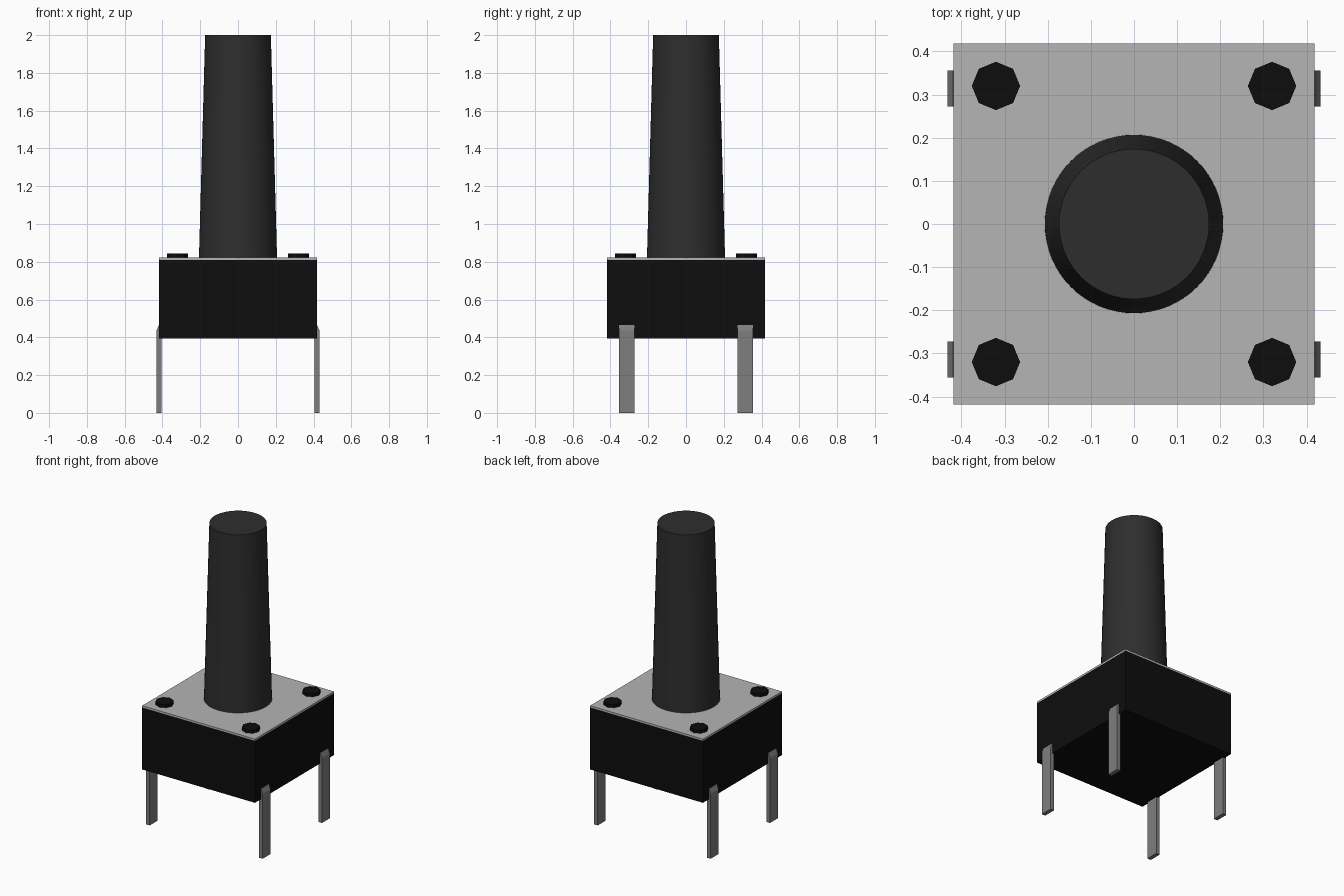
import bpy, bmesh
from mathutils import Matrix

cube = bpy.data.objects.get("Cube")
if cube:
    bpy.data.objects.remove(cube, do_unlink=True)


def material(name, rgb):
    m = bpy.data.materials.new(name)
    m.use_nodes = True
    m.diffuse_color = (*rgb, 1)
    m.node_tree.nodes["Principled BSDF"].inputs["Base Color"].default_value = (*rgb, 1)
    return m


black = material("black plastic", (0.004, 0.004, 0.004))
charcoal = material("charcoal plastic", (0.027, 0.027, 0.027))
silver = material("light metal", (0.46, 0.46, 0.46))
steel = material("grey metal", (0.21, 0.21, 0.21))


def finish(name, bm, mat):
    bmesh.ops.recalc_face_normals(bm, faces=bm.faces)
    mesh = bpy.data.meshes.new(name)
    bm.to_mesh(mesh)
    bm.free()
    mesh.materials.append(mat)
    obj = bpy.data.objects.new(name, mesh)
    bpy.context.collection.objects.link(obj)
    return obj


def box(name, width, z0, z1, mat):
    bm = bmesh.new()
    bmesh.ops.create_cube(bm, size=1, matrix=Matrix.Translation((0, 0, (z0 + z1) / 2))
                          @ Matrix.Diagonal((width, width, z1 - z0, 1)))
    return finish(name, bm, mat)


def cone(name, x, y, z0, z1, r0, r1, sides, mat):
    bm = bmesh.new()
    bmesh.ops.create_cone(bm, cap_ends=True, segments=sides, radius1=r0, radius2=r1,
                          depth=z1 - z0, matrix=Matrix.Translation((x, y, (z0 + z1) / 2)))
    return finish(name, bm, mat)


# Housing and metal cover
box("housing", 0.836, 0.395, 0.81, black)
box("cover_plate", 0.836, 0.81, 0.822, silver)

# Tapered push button
button = cone("button", 0, 0, 0.81, 2.0, 0.207, 0.174, 64, charcoal)
bpy.context.view_layer.objects.active = button
button.select_set(True)
bpy.ops.object.shade_smooth_by_angle()

# Corner rivets and pins; each pin has a chamfered top against the housing
pin_profile = [(0.405, 0), (0.432, 0), (0.432, 0.435), (0.419, 0.465), (0.405, 0.465)]
for sx, side in ((1, "left"), (-1, "right")):
    for sy, end in ((-1, "front"), (1, "back")):
        cone(f"rivet_{end}_{side}", sx * 0.32, sy * 0.32, 0.81, 0.843, 0.056, 0.056, 8, black)
        bm = bmesh.new()
        face = bm.faces.new([bm.verts.new((sx * x, sy * 0.272, z)) for x, z in pin_profile])
        ext = bmesh.ops.extrude_face_region(bm, geom=[face])
        bmesh.ops.translate(bm, vec=(0, sy * 0.084, 0),
                            verts=[v for v in ext["geom"] if isinstance(v, bmesh.types.BMVert)])
        finish(f"pin_{end}_{side}", bm, steel)
